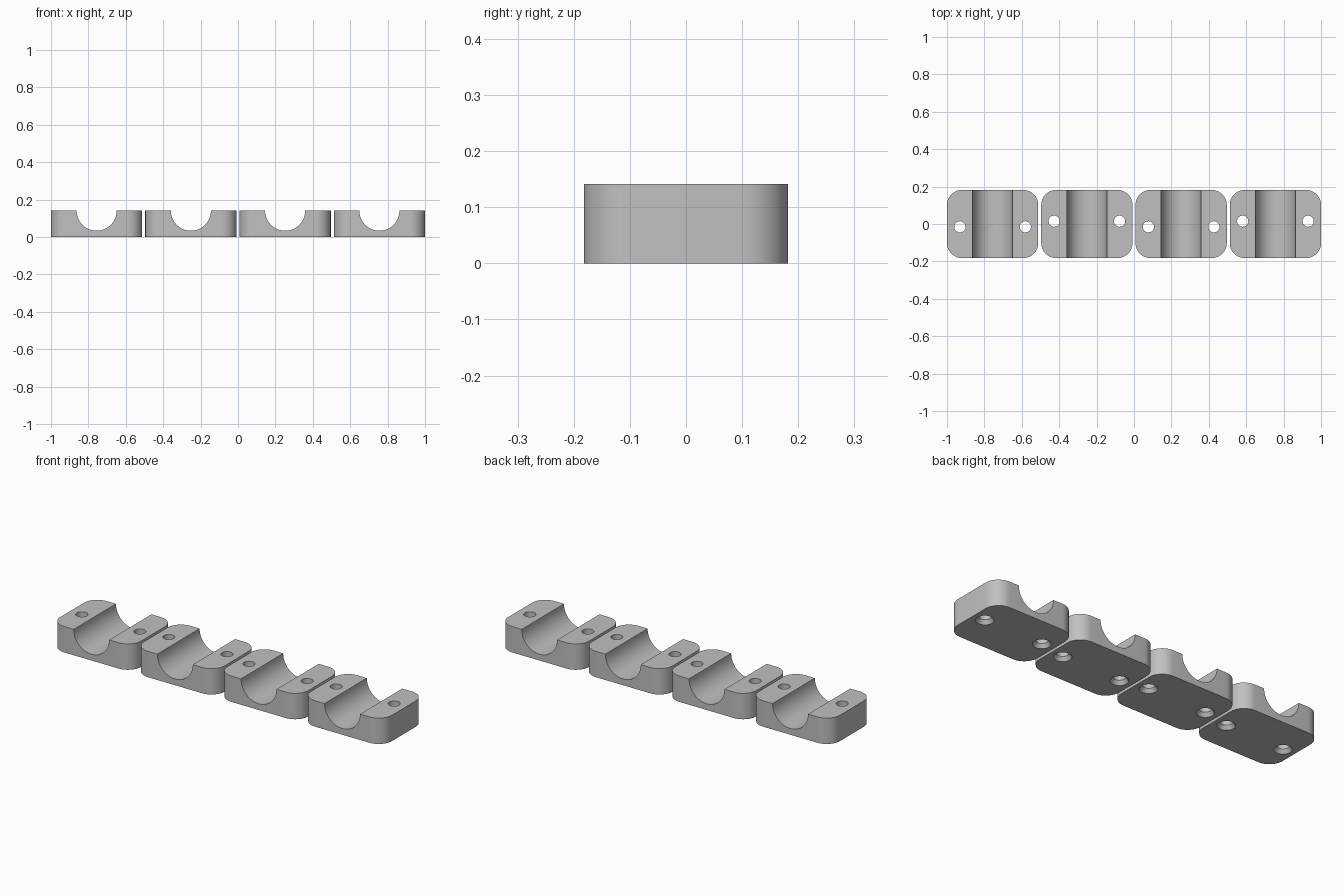
import bpy, bmesh, math
from mathutils import Matrix, Vector

if "Cube" in bpy.data.objects:
    bpy.data.objects.remove(bpy.data.objects["Cube"])

HX, HY, H = 0.244, 0.182, 0.141      # half width, half depth, height of a clamp
CORNER, GROOVE = 0.08, 0.107         # plan corner radius, pipe groove radius
HOLE_X, HOLE_Y, HOLE_R, SINK_R, SINK_D = 0.175, -0.015, 0.030, 0.044, 0.02
PITCH = (2 - 2 * HX) / 3

grey = bpy.data.materials.new("grey plastic")
grey.diffuse_color = (0.53, 0.53, 0.53, 1)
grey.use_nodes = True
grey.node_tree.nodes["Principled BSDF"].inputs["Base Color"].default_value = grey.diffuse_color


def add_object(name, bm):
    bmesh.ops.recalc_face_normals(bm, faces=bm.faces)
    mesh = bpy.data.meshes.new(name)
    bm.to_mesh(mesh)
    bm.free()
    mesh.materials.append(grey)
    ob = bpy.data.objects.new(name, mesh)
    bpy.context.collection.objects.link(ob)
    return ob


def block(name):
    """Rounded rectangle extruded upwards."""
    bm = bmesh.new()
    ring = []
    for i, (sx, sy) in enumerate([(1, 1), (-1, 1), (-1, -1), (1, -1)]):
        for k in range(13):
            a = math.pi / 2 * (i + k / 12)
            ring.append(bm.verts.new((sx * (HX - CORNER) + CORNER * math.cos(a),
                                      sy * (HY - CORNER) + CORNER * math.sin(a), 0)))
    base = bm.faces.new(ring)
    out = bmesh.ops.extrude_face_region(bm, geom=[base])
    top = [v for v in out["geom"] if isinstance(v, bmesh.types.BMVert)]
    bmesh.ops.translate(bm, verts=top, vec=Vector((0, 0, H)))
    return add_object(name, bm)


def lathe(name, profile, matrix, steps):
    """Closed solid of revolution from (radius, height) pairs."""
    bm = bmesh.new()
    rings = [[bm.verts.new(matrix @ Vector((r * math.cos(2 * math.pi * k / steps),
                                            r * math.sin(2 * math.pi * k / steps), z)))
              for k in range(steps)] for r, z in profile]
    for lo, hi in zip(rings, rings[1:]):
        for k in range(steps):
            j = (k + 1) % steps
            bm.faces.new((lo[k], lo[j], hi[j], hi[k]))
    bm.faces.new(rings[0][::-1])
    bm.faces.new(rings[-1])
    return add_object(name, bm)


clamp = block("pipe_clamp_1")

# Pipe groove, then two screw holes widened at the underside
cutters = [lathe("groove_cutter", [(GROOVE, -0.3), (GROOVE, 0.3)],
                 Matrix.Translation((0, 0, H)) @ Matrix.Rotation(math.pi / 2, 4, 'X'), 64)]
slope = (SINK_R - HOLE_R) / SINK_D
for s in (-1, 1):
    cutters.append(lathe("hole_cutter",
                         [(SINK_R + 0.01 * slope, -0.01), (HOLE_R, SINK_D), (HOLE_R, H + 0.05)],
                         Matrix.Translation((s * HOLE_X, HOLE_Y, 0)), 32))
for c in cutters:
    c.hide_render = True
    mod = clamp.modifiers.new("cut", 'BOOLEAN')
    mod.operation = 'DIFFERENCE'
    mod.solver = 'EXACT'
    mod.object = c

# Bake the cuts and drop the cutters
bpy.context.view_layer.update()
dg = bpy.context.evaluated_depsgraph_get()
baked = bpy.data.meshes.new_from_object(clamp.evaluated_get(dg))
clamp.modifiers.clear()
clamp.data = baked
for c in cutters:
    bpy.data.objects.remove(c)

bpy.context.view_layer.objects.active = clamp
clamp.select_set(True)
bpy.ops.object.shade_smooth_by_angle(angle=math.radians(25))

# Row of four, every second clamp turned half round
for i in range(4):
    ob = clamp
    if i:
        ob = clamp.copy()
        ob.name = f"pipe_clamp_{i + 1}"
        bpy.context.collection.objects.link(ob)
    ob.location = ((i - 1.5) * PITCH, 0, 0)
    ob.rotation_euler = (0, 0, math.pi * (i % 2))
